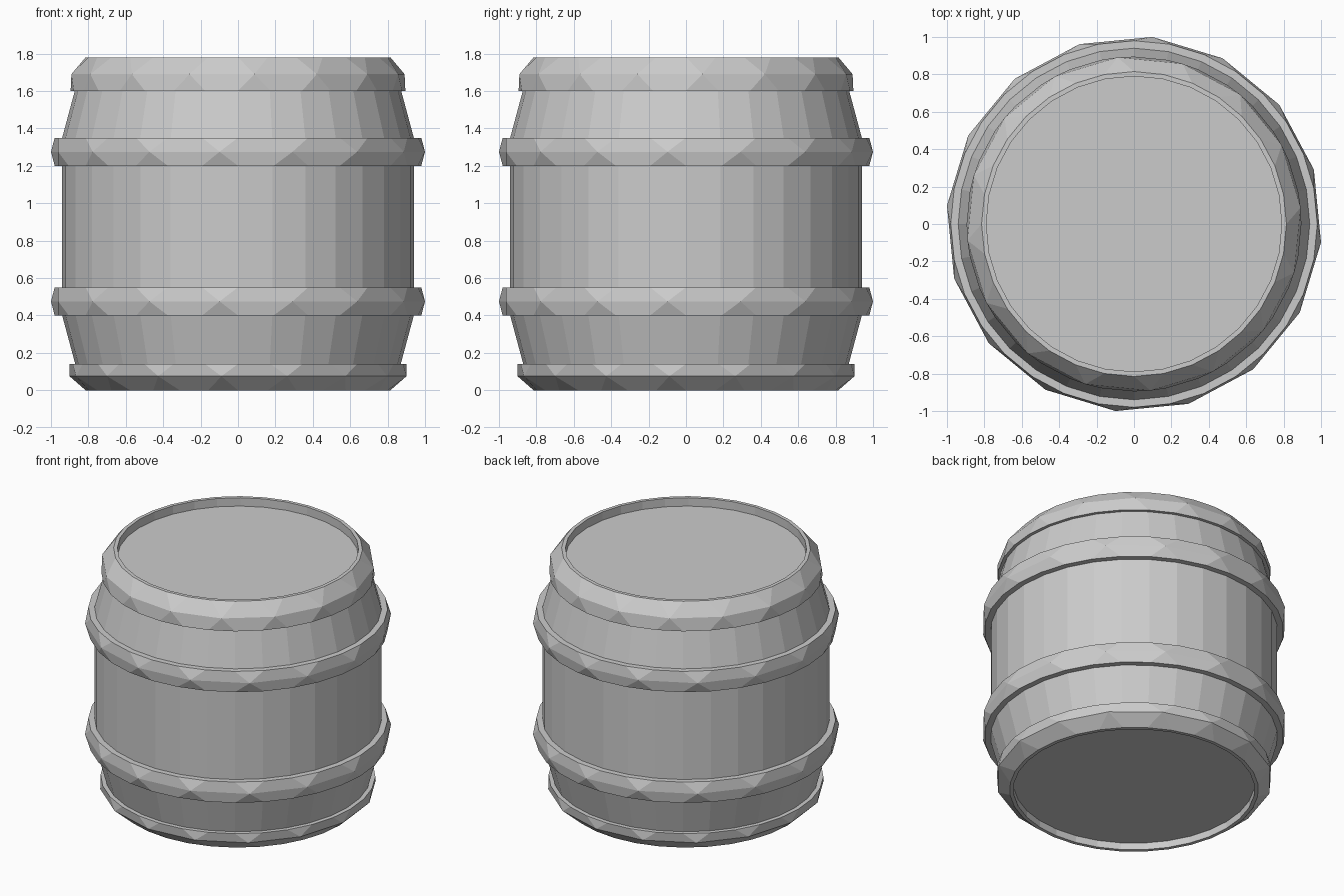
import bpy, bmesh, math

if "Cube" in bpy.data.objects:
    bpy.data.objects.remove(bpy.data.objects["Cube"])

SIDES = 32
grey = bpy.data.materials.new("plain_grey")
grey.diffuse_color = (0.6, 0.6, 0.6, 1)
grey.use_nodes = True
grey.node_tree.nodes["Principled BSDF"].inputs["Base Color"].default_value = grey.diffuse_color


def finish(bm, name):
    bmesh.ops.recalc_face_normals(bm, faces=bm.faces)
    mesh = bpy.data.meshes.new(name)
    bm.to_mesh(mesh)
    bm.free()
    mesh.materials.append(grey)
    obj = bpy.data.objects.new(name, mesh)
    bpy.context.collection.objects.link(obj)
    return obj


def ring(bm, r, z, n=SIDES, offset=0.0):
    return [bm.verts.new((r * math.cos(a), r * math.sin(a), z))
            for a in (math.tau * i / n + offset for i in range(n))]


def bridge(bm, a, b):
    n = len(a)
    for i in range(n):
        j = (i + 1) % n
        bm.faces.new((a[i], a[j], b[j], b[i]))


def barrel_body(name, profile):
    bm = bmesh.new()
    rings = [ring(bm, r, z) for r, z in profile]
    for a, b in zip(rings, rings[1:]):
        bridge(bm, a, b)
    bm.faces.new(rings[0])
    bm.faces.new(rings[-1])
    return finish(bm, name)


def studded_band(name, low, peak, high, inner, phase):
    """Band of 32 sides; every second side is pulled out to a point.
    low, peak, high are (radius, z); phase 0 or 1 picks the pointed sides."""
    bm = bmesh.new()
    lo, hi = ring(bm, *low), ring(bm, *high)
    lo_in, hi_in = ring(bm, inner, low[1]), ring(bm, inner, high[1])
    step = math.tau / SIDES
    peaks = ring(bm, *peak, SIDES // 2, (phase + 0.5) * step)
    for k, p in enumerate(peaks):
        i = 2 * k + phase
        j, m = (i + 1) % SIDES, (i + 2) % SIDES
        q = peaks[(k + 1) % len(peaks)]
        for edge in (lo, hi):
            bm.faces.new((edge[i], edge[j], p))          # point facet
            bm.faces.new((edge[j], edge[m], q, p))       # wide facet
    bridge(bm, lo, lo_in)
    bridge(bm, lo_in, hi_in)
    bridge(bm, hi_in, hi)
    return finish(bm, name)


# Staved body with recessed lid and base
barrel_body("barrel_body", [(0.83, 0.05), (0.87, 0.14), (0.94, 0.40), (0.94, 1.35),
                            (0.87, 1.61), (0.83, 1.72)])

# Two hoops round the belly
for name, z in (("lower_hoop", 0.40), ("upper_hoop", 1.20)):
    studded_band(name, (0.98, z), (1.0048, z + 0.075), (0.98, z + 0.15), 0.90, 1)

# Rims at top and bottom
studded_band("top_rim", (0.895, 1.60), (0.895, 1.69), (0.815, 1.78), 0.79, 0)
studded_band("bottom_rim", (0.815, 0.0), (0.905, 0.075), (0.90, 0.14), 0.79, 1)
